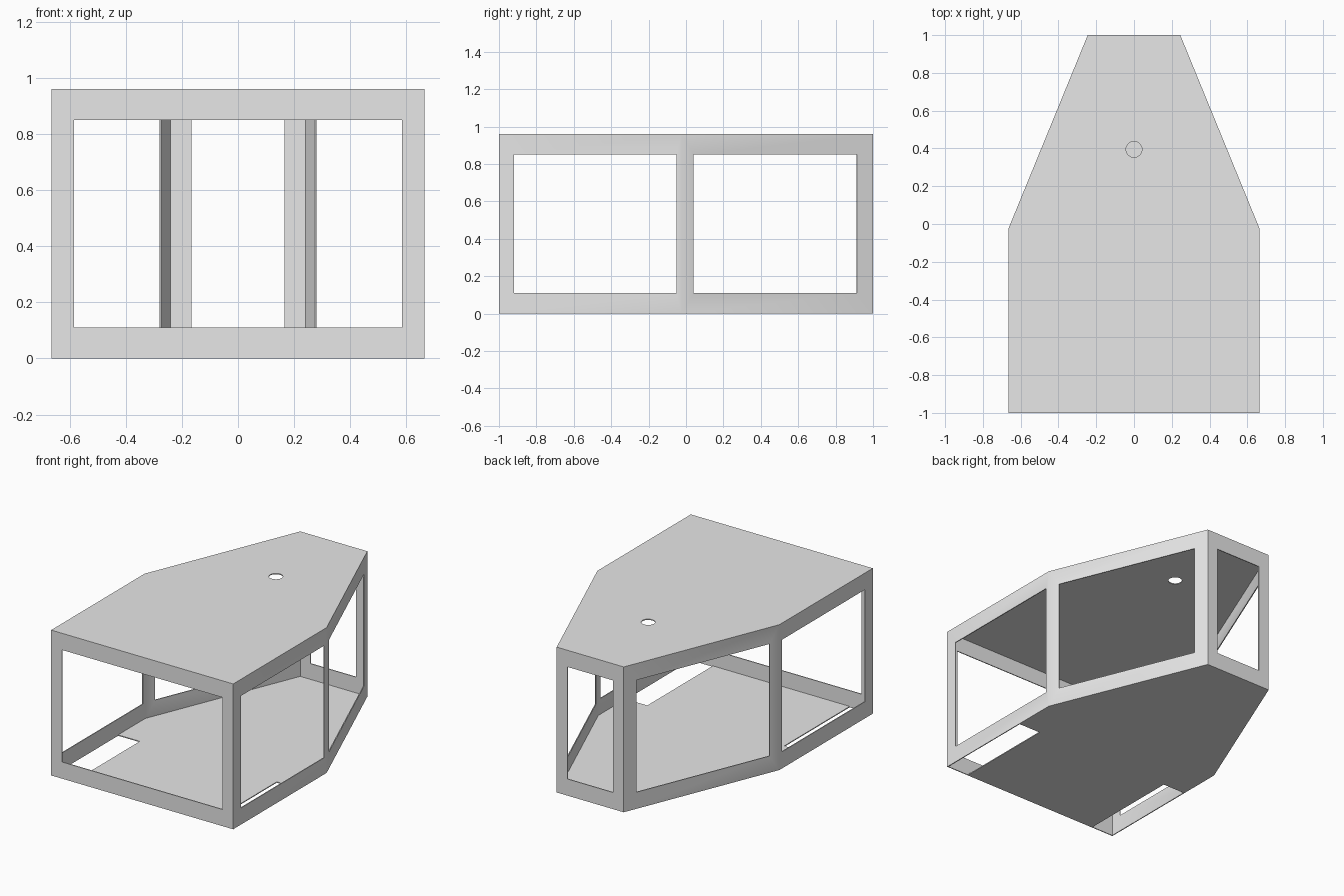
import bpy, bmesh, math
from mathutils import Vector

if "Cube" in bpy.data.objects:
    bpy.data.objects.remove(bpy.data.objects["Cube"], do_unlink=True)

HEIGHT = 0.96
SHEET = 0.006
SILL, HEAD = 0.11, 0.85

grey = bpy.data.materials.new("light_grey")
grey.use_nodes = True
grey.diffuse_color = (0.8, 0.8, 0.8, 1)
grey.node_tree.nodes["Principled BSDF"].inputs["Base Color"].default_value = (0.8, 0.8, 0.8, 1)


def mirrored(half):
    """Close a counter-clockwise right-hand outline with its mirror image."""
    return half + [(-x, y) for x, y in reversed(half)]


def finish(name, bm):
    """Turn a surface into a thin sheet thickened inward."""
    mesh = bpy.data.meshes.new(name)
    bm.to_mesh(mesh)
    bm.free()
    obj = bpy.data.objects.new(name, mesh)
    bpy.context.collection.objects.link(obj)
    mesh.materials.append(grey)
    bpy.ops.object.select_all(action='DESELECT')
    obj.select_set(True)
    bpy.context.view_layer.objects.active = obj
    solid = obj.modifiers.new("sheet", 'SOLIDIFY')
    solid.thickness = SHEET
    solid.offset = -1
    solid.use_even_offset = True
    bpy.ops.object.modifier_apply(modifier=solid.name)
    bpy.ops.object.shade_smooth_by_angle(angle=math.radians(30))
    return obj


def plate(name, loops, z, up):
    """Flat sheet bounded by an outline and optional holes."""
    bm = bmesh.new()
    for loop in loops:
        verts = [bm.verts.new((x, y, z)) for x, y in loop]
        for a, b in zip(verts, verts[1:] + verts[:1]):
            bm.edges.new((a, b))
    bmesh.ops.triangle_fill(bm, edges=bm.edges[:], use_beauty=True)
    bm.normal_update()
    for face in bm.faces:
        if face.normal.z * up < 0:
            face.normal_flip()
    return finish(name, bm)


# Plan outline, starting along the front edge
outline = mirrored([(0.665, -1), (0.665, -0.025), (0.245, 1)])

# Window extents as fractions along each wall, in outline order
straight, angled = (0.082, 0.974), (0.063, 0.917)
flip = lambda span: (1 - span[1], 1 - span[0])
windows = [straight, angled, (0.163, 0.837), flip(angled), flip(straight), (0.06, 0.94)]

# Window-framed walls, one continuous folded band
bm = bmesh.new()
for i, (start, end) in enumerate(windows):
    a = Vector((*outline[i], 0))
    b = Vector((*outline[(i + 1) % len(outline)], 0))

    def ring(s, e, low, high):
        corners = [(s, low), (e, low), (e, high), (s, high)]
        return [bm.verts.new(a.lerp(b, t) + Vector((0, 0, z))) for t, z in corners]

    outer = ring(0, 1, 0, HEIGHT)
    inner = ring(start, end, SILL, HEAD)
    for k in range(4):
        n = (k + 1) % 4
        bm.faces.new((outer[k], outer[n], inner[n], inner[k]))
bmesh.ops.remove_doubles(bm, verts=bm.verts[:], dist=0.0005)
finish("window_walls", bm)

# Roof with a round hole
hole = [(0.042 * math.cos(k * math.tau / 32), 0.395 + 0.042 * math.sin(k * math.tau / 32))
        for k in range(32)]
plate("roof", [outline, hole], HEIGHT, 1)

# Floor with a notch at each front corner
floor_outline = mirrored([(0.5, -1), (0.5, -0.31), (0.665, -0.31), (0.665, -0.025), (0.245, 1)])
plate("floor", [floor_outline], 0, -1)
